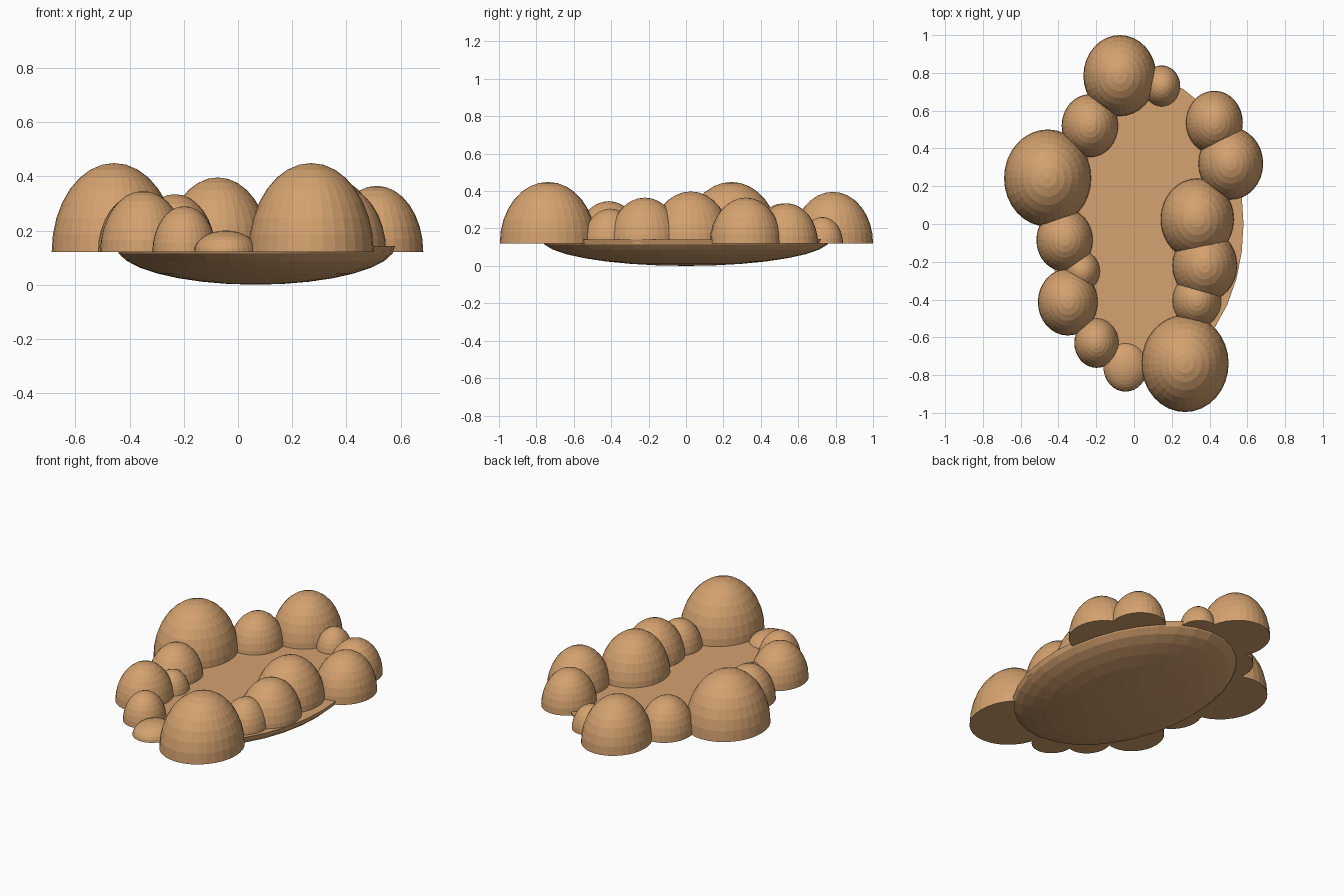
import bpy, bmesh

if "Cube" in bpy.data.objects:
    bpy.data.objects.remove(bpy.data.objects["Cube"])

tan = bpy.data.materials.new("warm tan")
tan.diffuse_color = (0.66, 0.36, 0.16, 1)
tan.use_nodes = True
tan.node_tree.nodes["Principled BSDF"].inputs["Base Color"].default_value = tan.diffuse_color


def half_ellipsoid(name, centre, radii, upper, segments=32, rings=16):
    """Closed half of a UV sphere, scaled and moved into place."""
    bm = bmesh.new()
    bmesh.ops.create_uvsphere(bm, u_segments=segments, v_segments=rings, radius=1)
    geom = bm.verts[:] + bm.edges[:] + bm.faces[:]
    bmesh.ops.bisect_plane(bm, geom=geom, dist=1e-4, plane_co=(0, 0, 0),
                           plane_no=(0, 0, 1),
                           clear_inner=upper, clear_outer=not upper)
    rim = [e for e in bm.edges if e.is_boundary]
    bmesh.ops.contextual_create(bm, geom=rim)
    bmesh.ops.scale(bm, vec=radii, verts=bm.verts)
    bmesh.ops.translate(bm, vec=centre, verts=bm.verts)
    bmesh.ops.recalc_face_normals(bm, faces=bm.faces)
    mesh = bpy.data.meshes.new(name)
    bm.to_mesh(mesh)
    bm.free()
    mesh.materials.append(tan)
    obj = bpy.data.objects.new(name, mesh)
    bpy.context.collection.objects.link(obj)
    return obj


# Shallow bowl-shaped base with a flat top
half_ellipsoid("base_dish", (0.065, 0, 0.142), (0.515, 0.772, 0.142), upper=False)

# Ring of domed boulders: x, y, x radius, height above the flat underside
boulders = [
    (-0.075, 0.785, 0.193, 0.275),
    (0.147, 0.73, 0.098, 0.14),
    (-0.233, 0.52, 0.150, 0.213),
    (-0.457, 0.243, 0.231, 0.328),
    (-0.367, -0.085, 0.150, 0.213),
    (-0.275, -0.25, 0.096, 0.137),
    (-0.350, -0.413, 0.159, 0.225),
    (-0.198, -0.63, 0.118, 0.169),
    (-0.045, -0.757, 0.117, 0.079),
    (0.270, -0.738, 0.231, 0.328),
    (0.333, -0.405, 0.130, 0.185),
    (0.375, -0.22, 0.172, 0.244),
    (0.335, 0.025, 0.195, 0.277),
    (0.512, 0.32, 0.172, 0.244),
    (0.425, 0.537, 0.151, 0.214),
]
for i, (x, y, r, h) in enumerate(boulders, 1):
    half_ellipsoid(f"boulder_{i}", (x, y, 0.121), (r, r * 1.115, h), upper=True)
